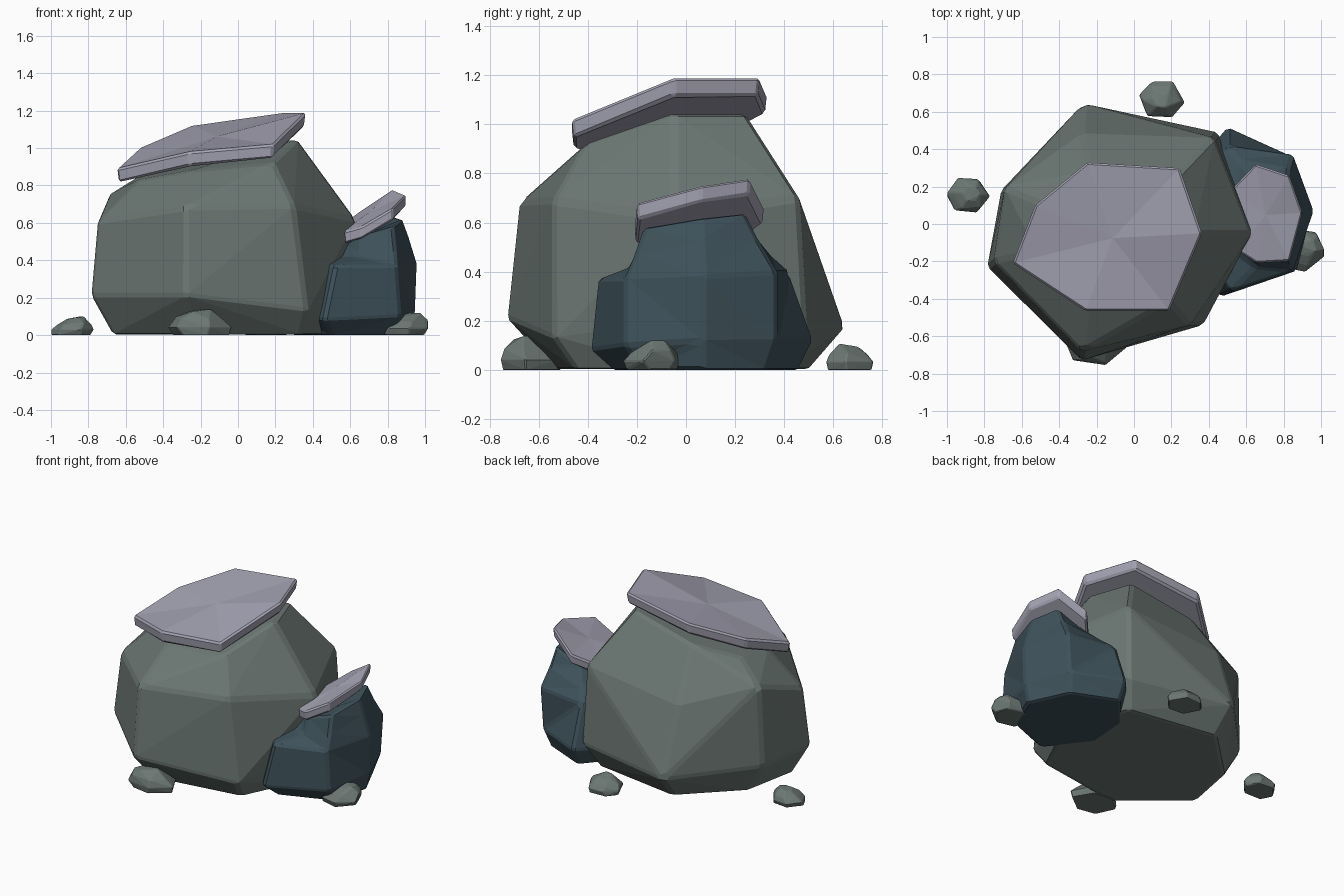
import bpy
import bmesh
import math
import random
from mathutils import Vector

cube = bpy.data.objects.get("Cube")
if cube:
    bpy.data.objects.remove(cube, do_unlink=True)


def make_material(name, colour):
    mat = bpy.data.materials.new(name)
    mat.use_nodes = True
    mat.diffuse_color = (*colour, 1)
    bsdf = mat.node_tree.nodes["Principled BSDF"]
    bsdf.inputs["Base Color"].default_value = (*colour, 1)
    bsdf.inputs["Roughness"].default_value = .9
    return mat


moss_grey = make_material("moss grey stone", (.15, .186, .173))
slate_blue = make_material("slate blue stone", (.048, .083, .103))
pale_lilac = make_material("pale lilac stone", (.37, .365, .45))


def finish(name, bm, material, bevel):
    """Turn a bmesh into a flat-shaded object with chipped edges."""
    bmesh.ops.recalc_face_normals(bm, faces=bm.faces[:])
    mesh = bpy.data.meshes.new(name)
    bm.to_mesh(mesh)
    bm.free()
    mesh.materials.append(material)
    obj = bpy.data.objects.new(name, mesh)
    bpy.context.collection.objects.link(obj)
    mod = obj.modifiers.new("chipped edges", 'BEVEL')
    mod.width = bevel
    mod.segments = 1
    mod.limit_method = 'ANGLE'
    mod.angle_limit = math.radians(18)


def loft(rings):
    """Join rings of points with side faces and cap both ends."""
    bm = bmesh.new()
    loops = [[bm.verts.new(p) for p in ring] for ring in rings]
    count = len(loops[0])
    for low, high in zip(loops, loops[1:]):
        for i in range(count):
            j = (i + 1) % count
            bm.faces.new((low[i], low[j], high[j], high[i]))
    bm.faces.new(loops[0][::-1])
    lid = bm.faces.new(loops[-1])
    return bm, lid


def convex_rock(name, rings, material, bevel):
    bm = bmesh.new()
    for ring in rings:
        for point in ring:
            bm.verts.new(point)
    result = bmesh.ops.convex_hull(bm, input=bm.verts[:])
    spare = {g for g in result["geom_interior"] if isinstance(g, bmesh.types.BMVert)}
    bmesh.ops.delete(bm, geom=list(spare), context='VERTS')
    bmesh.ops.dissolve_limit(bm, angle_limit=math.radians(3),
                             verts=bm.verts[:], edges=bm.edges[:])
    finish(name, bm, material, bevel)


def ledge_rock(name, rings, material, bevel):
    bm, lid = loft(rings)
    bmesh.ops.triangulate(bm, faces=bm.faces[:])
    finish(name, bm, material, bevel)


def slab(name, outline, thickness, crown, material, bevel):
    """A tilted plate with a slightly raised middle on its upper face."""
    top = [Vector(p) for p in outline]
    middle = sum(top, Vector()) / len(top)
    under = []
    for p in top:
        q = p.lerp(middle, .02)
        q.z = p.z - thickness
        under.append(q)
    bm, lid = loft([under, top])
    hub = bmesh.ops.poke(bm, faces=[lid])["verts"][0]
    hub.co.z += crown
    finish(name, bm, material, bevel)


def pebble(name, centre, size, lean, seed):
    """A small squat stone whose top leans to one side."""
    rng = random.Random(seed)
    rings = []
    for height, spread in ((0, .9), (.3, 1), (.72, .78), (1, .4)):
        ring = []
        for i in range(6):
            a = math.tau * (i + rng.uniform(-.15, .15)) / 6 + seed
            r = spread * rng.uniform(.97, 1.07) / 2
            lift = height - rng.uniform(0, .2) * (height > .5)
            ring.append((centre[0] + size[0] * r * math.cos(a) + lean[0] * height,
                         centre[1] + size[1] * r * math.sin(a) + lean[1] * height,
                         size[2] * lift))
        rings.append(ring)
    convex_rock(name, rings, moss_grey, .005)


# Main boulder: foot, belly, shoulder and crown rings
convex_rock("main_boulder", [
    [(-.67, -.2, .003), (-.26, -.54, .003), (.34, -.45, .003), (.53, -.05, .003),
     (.38, .4, .003), (-.25, .5, .003), (-.6, .16, .003)],
    [(-.785, -.23, .21), (-.28, -.73, .21), (.37, -.54, .13), (.58, -.05, .2),
     (.45, .49, .17), (-.27, .645, .17), (-.71, .18, .2)],
    [(-.75, -.2, .61), (-.28, -.68, .68), (.3, -.54, .69), (.63, -.05, .62),
     (.43, .46, .7), (-.28, .485, .62), (-.69, .19, .75)],
    [(-.53, -.15, .83), (-.25, -.41, .88), (.19, -.41, .92), (.32, -.05, 1.045),
     (.22, .24, 1.045), (-.23, .27, .95), (-.5, .11, .87)],
], moss_grey, .018)

# Side boulder: foot, belly, ledge, ledge back and crown rings
ledge_rock("side_boulder", [
    [(.5, -.3, 0), (.82, -.18, 0), (.92, .07, 0), (.8, .33, 0),
     (.5, .46, 0), (.31, .24, 0), (.29, -.03, 0)],
    [(.46, -.39, .08), (.87, -.25, .1), (.95, .07, .12), (.83, .37, .12),
     (.5, .52, .12), (.27, .25, .1), (.26, -.08, .1)],
    [(.52, -.36, .37), (.85, -.25, .37), (.96, .07, .38), (.85, .37, .4),
     (.5, .42, .4), (.33, .22, .4), (.32, -.08, .38)],
    [(.65, -.23, .42), (.845, -.22, .44), (.92, .065, .51), (.83, .3, .52),
     (.57, .33, .48), (.43, .19, .46), (.46, -.09, .43)],
    [(.66, -.18, .53), (.83, -.17, .58), (.88, .06, .62), (.82, .24, .64),
     (.63, .25, .56), (.53, .16, .5), (.57, -.1, .48)],
], slate_blue, .014)

# Pale cap slabs
slab("main_cap_slab", [
    (-.65, -.21, .89), (-.26, -.465, .98), (.19, -.465, 1.02), (.365, -.05, 1.19),
    (.245, .3, 1.19), (-.25, .33, 1.12), (-.53, .1, 1),
], .075, .005, pale_lilac, .012)
slab("side_cap_slab", [
    (.55, -.14, .55), (.66, -.21, .58), (.83, -.2, .68), (.9, .06, .75),
    (.83, .26, .78), (.65, .32, .66), (.515, .18, .56),
], .066, .005, pale_lilac, .01)

# Scattered pebbles
pebble("right_pebble", (-.89, .15), (.23, .2, .1), (.02, .01), 1)
pebble("back_pebble", (.15, .665), (.25, .21, .11), (0, 0), 2)
pebble("front_pebble", (-.2, -.625), (.33, .26, .14), (-.01, -.03), 3)
pebble("left_pebble", (.87, -.135), (.27, .24, .12), (.05, .01), 5)
